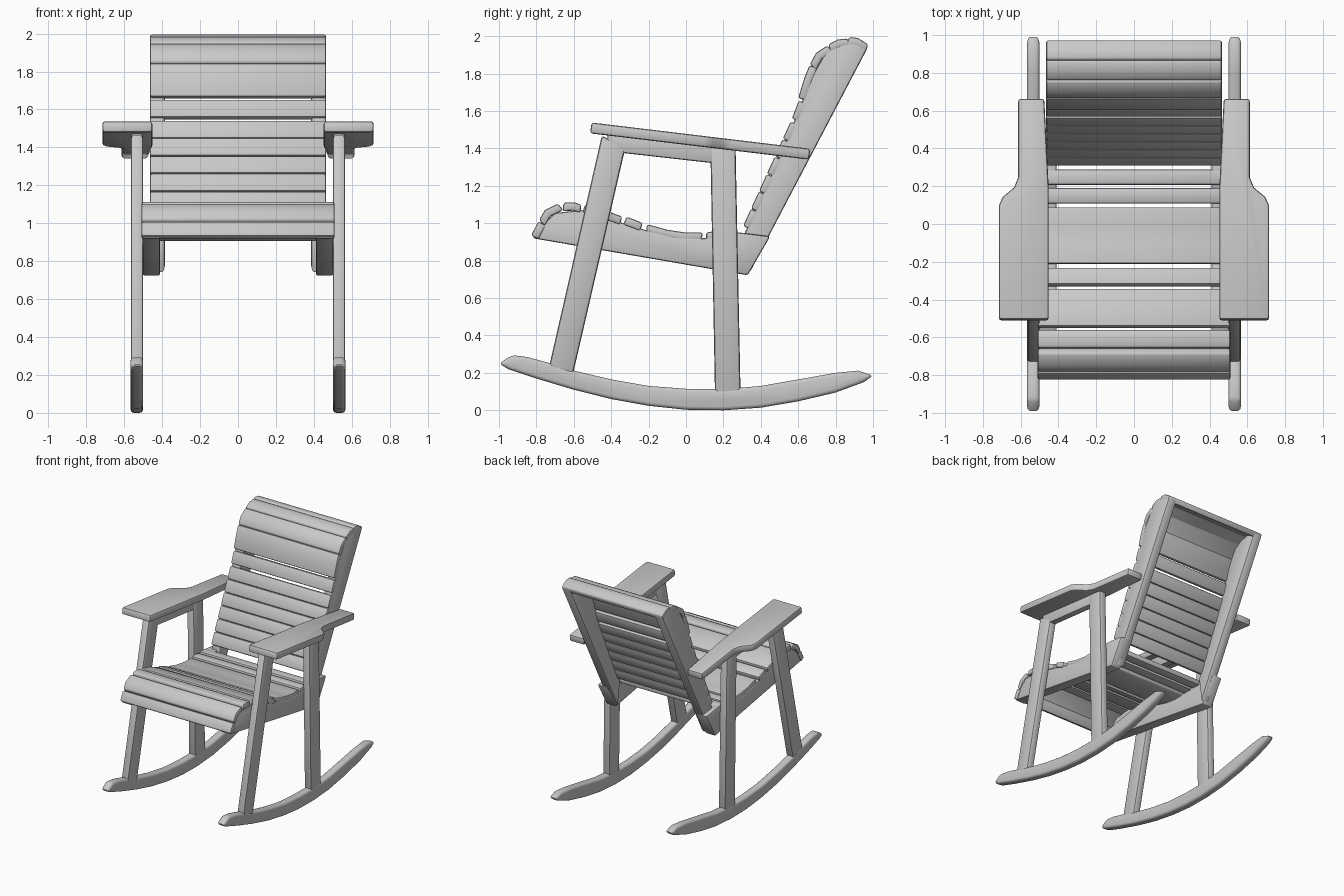
import bpy
import bmesh
from mathutils import Vector

if "Cube" in bpy.data.objects:
    bpy.data.objects.remove(bpy.data.objects["Cube"], do_unlink=True)

grey = bpy.data.materials.new("plain_grey")
grey.use_nodes = True
colour = (0.58, 0.58, 0.58, 1)
grey.diffuse_color = colour
grey.node_tree.nodes["Principled BSDF"].inputs["Base Color"].default_value = colour


def prism(name, outline, offset, bevel, segments=2):
    """Extrude a closed 3D outline by an offset and round its sharp edges."""
    bm = bmesh.new()
    face = bm.faces.new([bm.verts.new(p) for p in outline])
    ext = bmesh.ops.extrude_face_region(bm, geom=[face], use_keep_orig=True)
    moved = [g for g in ext["geom"] if isinstance(g, bmesh.types.BMVert)]
    bmesh.ops.translate(bm, verts=moved, vec=offset)
    bmesh.ops.recalc_face_normals(bm, faces=bm.faces)
    sharp = [e for e in bm.edges if e.calc_face_angle(0) > 0.6]
    bmesh.ops.bevel(bm, geom=sharp, offset=bevel, segments=segments,
                    profile=0.5, affect='EDGES', clamp_overlap=True)
    bmesh.ops.recalc_face_normals(bm, faces=bm.faces)
    mesh = bpy.data.meshes.new(name)
    bm.to_mesh(mesh)
    bm.free()
    mesh.materials.append(grey)
    obj = bpy.data.objects.new(name, mesh)
    bpy.context.collection.objects.link(obj)
    bpy.ops.object.select_all(action='DESELECT')
    obj.select_set(True)
    bpy.context.view_layer.objects.active = obj
    bpy.ops.object.shade_smooth_by_angle(angle=0.7)
    return obj


def side_pair(name, profile, x0, x1, bevel, segments=2):
    """Extrude a (y, z) profile on both sides of the chair."""
    for label, s in (("left", 1), ("right", -1)):
        prism(f"{label}_{name}", [(s * x0, y, z) for y, z in profile],
              Vector((s * (x1 - x0), 0, 0)), bevel, segments)


def slat(name, top, half_width, thickness=0.045):
    """Board across the chair whose upper surface follows (y, z) points."""
    pts = [Vector(p) for p in top]
    run = (pts[-1] - pts[0]).normalized()
    down = Vector((run.y, -run.x)) * thickness
    outline = pts + [p + down for p in reversed(pts)]
    prism(name, [(-half_width, p.x, p.y) for p in outline],
          Vector((2 * half_width, 0, 0)), 0.011)


# Curved rockers
side_pair("rocker", [
    (-1, .25), (-.93, .295), (-.85, .285), (-.72, .25), (-.6, .212), (-.4, .165),
    (-.2, .13), (0, .115), (.2, .113), (.4, .13), (.6, .165), (.8, .2), (.92, .212),
    (1, .185), (.95, .15), (.8, .095), (.6, .048), (.4, .014), (.2, 0), (0, .003),
    (-.2, .024), (-.4, .06), (-.6, .11), (-.8, .17), (-.95, .22)],
    .5, .567, .02, 3)

# Legs and the rail under each arm
side_pair("front_leg", [(-.735, .22), (-.605, .19), (-.325, 1.4), (-.45, 1.47)],
          .5, .565, .016)
side_pair("rear_leg", [(.155, .08), (.292, .08), (.265, 1.41), (.13, 1.42)],
          .5, .565, .016)
side_pair("arm_rail", [(-.42, 1.385), (.2, 1.315), (.2, 1.42), (-.42, 1.49)],
          .503, .562, .012)

# Sloping armrests that narrow toward the back
arm_plan = [(.452, -.505), (.715, -.505), (.715, .1), (.695, .145), (.635, .195),
            (.613, .25), (.613, .665), (.475, .665), (.452, .2)]
for label, s in (("left", 1), ("right", -1)):
    prism(f"{label}_armrest",
          [(s * x, y, 1.478 - .12 * y) for x, y in arm_plan],
          Vector((0, -.008, -.058)), .014)

# Seat rails, with the rear end cut along the slope of the back
side_pair("seat_rail", [
    (-.82, .92), (.33, .722), (.45, .93), (.29, .95), (.1, .92), (-.06, .925),
    (-.22, .965), (-.4, 1.02), (-.56, 1.07), (-.7, 1.055), (-.77, .99)],
    .41, .503, .012)

# Back rails
side_pair("back_rail", [
    (.34, .735), (.975, 1.945), (.93, 1.965), (.85, 1.965), (.75, 1.92),
    (.67, 1.78), (.62, 1.65), (.52, 1.4), (.31, .94)],
    .385, .465, .014)

# Seat boards from the front lip to the back
seat_boards = [
    [(-.828, .935), (-.79, 1.01)],
    [(-.785, 1.018), (-.755, 1.07), (-.685, 1.105)],
    [(-.655, 1.11), (-.6, 1.112), (-.56, 1.1)],
    [(-.54, 1.1), (-.45, 1.075), (-.34, 1.035)],
    [(-.318, 1.035), (-.27, 1.017), (-.23, 1.0)],
    [(-.208, .995), (-.1, .965), (0, .95), (.09, .95)],
    [(.108, .952), (.15, .956), (.19, .952)],
    [(.208, .955), (.25, .955), (.29, .95)],
]
for i, points in enumerate(seat_boards):
    slat(f"seat_slat_{i + 1}", points, .51 if i < 5 else .5)

# Lower back boards, laid edge to edge up the slope
low, high = Vector((.305, .985)), Vector((.56, 1.545))
count = 6
for i in range(count):
    a = low.lerp(high, i / count)
    b = low.lerp(high, (i + .985) / count)
    slat(f"lower_back_slat_{i + 1}", [a, b], .465)

# Upper back boards curling over at the top
back_boards = [
    [(.566, 1.56), (.602, 1.655)],
    [(.6, 1.67), (.632, 1.775), (.66, 1.845)],
    [(.662, 1.85), (.695, 1.91), (.755, 1.95)],
    [(.76, 1.955), (.81, 1.982), (.865, 1.988)],
    [(.872, 1.996), (.92, 1.99), (.975, 1.955)],
]
for i, points in enumerate(back_boards):
    slat(f"upper_back_slat_{i + 1}", points, .465)
